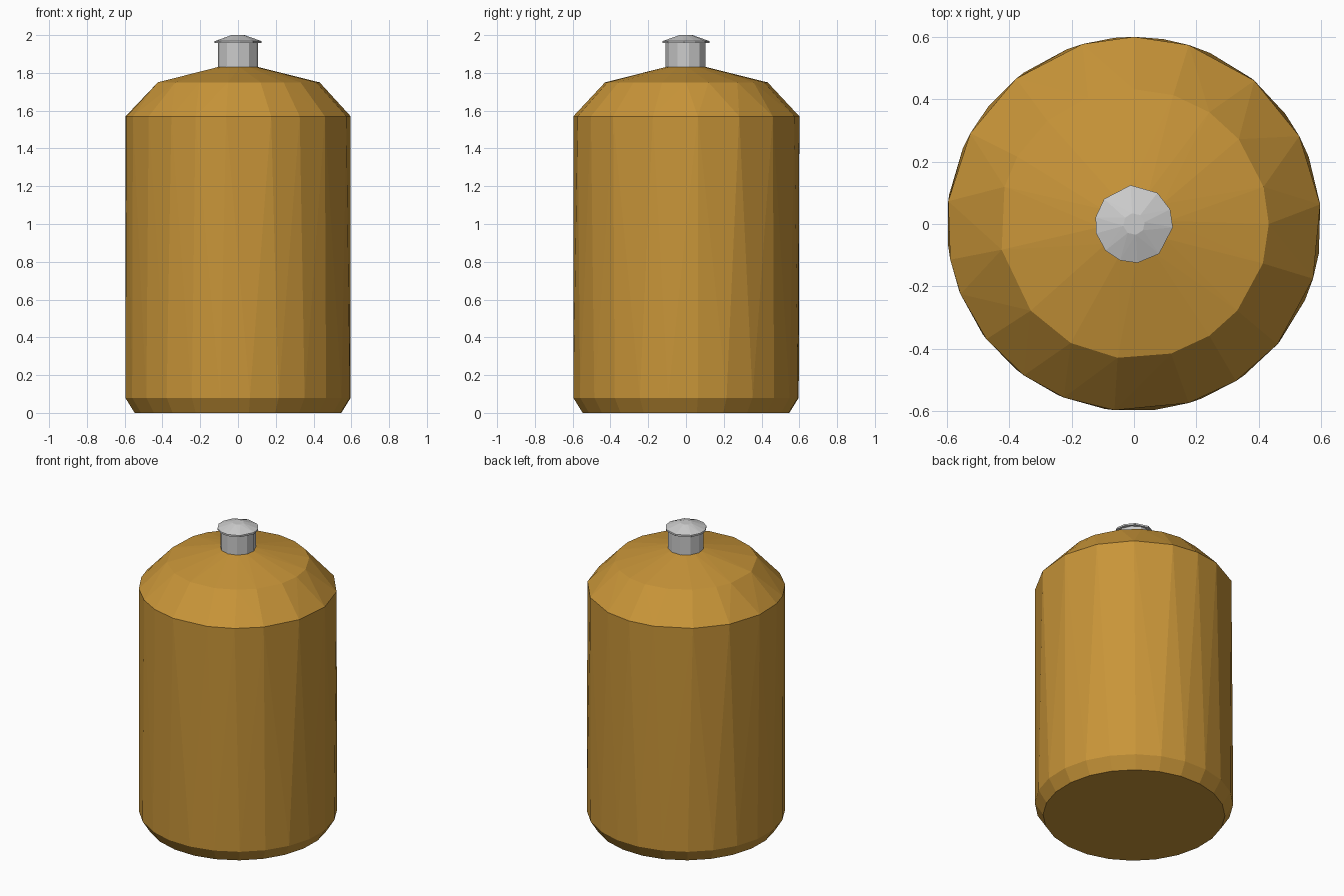
import bpy, bmesh, math

if "Cube" in bpy.data.objects:
    bpy.data.objects.remove(bpy.data.objects["Cube"])

def even(n, start=0):
    return [start + 360 * i / n for i in range(n)]

def stitched_lathe(name, rings, color=None):
    """Join rings (radius, z, angles), each with its own facet count, and cap both ends."""
    bm = bmesh.new()
    loops = []
    for r, z, angles in rings:
        angs = sorted(a % 360 for a in angles)
        vs = [bm.verts.new((r * math.cos(math.radians(a)), r * math.sin(math.radians(a)), z))
              for a in angs]
        loops.append((angs, vs))
    for (la, lv), (ua, uv) in zip(loops, loops[1:]):
        n, m, i, j = len(la), len(ua), 0, 0
        la, ua = la + [la[0] + 360], ua + [ua[0] + 360]
        while i < n or j < m:
            a, b = lv[i % n], uv[j % m]
            # matching angles give a quad, otherwise advance the nearer side
            if i < n and j < m and la == ua:
                bm.faces.new((a, lv[(i + 1) % n], uv[(j + 1) % m], b))
                i, j = i + 1, j + 1
            elif j >= m or (i < n and la[i + 1] + la[i] <= ua[j + 1] + ua[j]):
                bm.faces.new((a, lv[(i + 1) % n], b))
                i += 1
            else:
                bm.faces.new((a, uv[(j + 1) % m], b))
                j += 1
    bm.faces.new(loops[0][1][::-1])
    bm.faces.new(loops[-1][1])
    bmesh.ops.recalc_face_normals(bm, faces=bm.faces)
    me = bpy.data.meshes.new(name)
    bm.to_mesh(me)
    bm.free()
    ob = bpy.data.objects.new(name, me)
    bpy.context.collection.objects.link(ob)
    if color:
        mat = bpy.data.materials.new(name + "_paint")
        mat.diffuse_color = color
        mat.use_nodes = True
        mat.node_tree.nodes["Principled BSDF"].inputs["Base Color"].default_value = mat.diffuse_color
        me.materials.append(mat)
    return ob

# Uneven facets of the shoulder and dome, in degrees
shoulder = [6, 28, 50, 73, 90, 106, 129, 151, 173, 191, 202, 218, 234, 248, 264, 287, 303, 320, 343]
dome = [0, 16, 39, 56, 73, 90, 110, 130, 150, 164, 191, 220, 242, 263, 286, 304, 320, 343]
lid = [95, 53, 22, 355, 310, 275, 249, 223, 194, 170, 140]

# Body with bevelled foot and stepped dome
stitched_lathe("bottle_body", [
    (0.55, 0.0, even(24, 6)),
    (0.60, 0.08, even(24, 6)),
    (0.60, 1.57, shoulder),
    (0.432, 1.75, dome),
    (0.11, 1.83, even(12, 5)),
], (0.58, 0.30, 0.04, 1))

# Neck
stitched_lathe("neck", [(0.108, 1.81, even(11, 8)), (0.108, 1.96, even(11, 8))])

# Flanged lid with a shallow dome
stitched_lathe("lid", [
    (0.125, 1.957, lid),
    (0.125, 1.968, lid),
    (0.035, 2.0, even(8, 10)),
])
